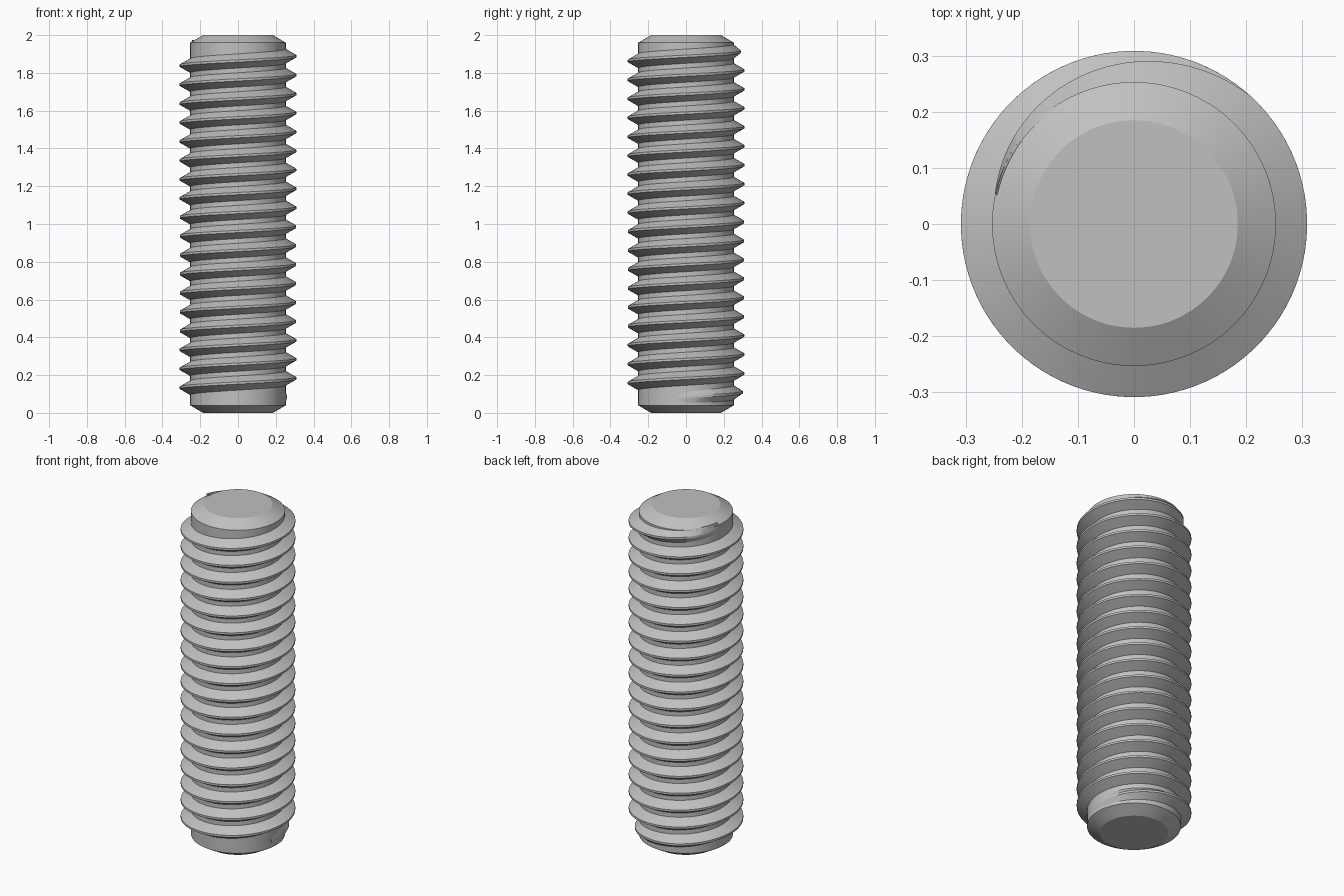
import bpy, bmesh
from math import sin, cos, radians

cube = bpy.data.objects.get("Cube")
if cube:
    bpy.data.objects.remove(cube)

steel = bpy.data.materials.new("grey_steel")
steel.use_nodes = True
colour = (0.53, 0.53, 0.53, 1)
steel.diffuse_color = colour
steel.node_tree.nodes["Principled BSDF"].inputs["Base Color"].default_value = colour

ROOT, CREST, PITCH = 0.253, 0.308, 0.1003
SEGMENTS = 96


def finish(name, bm, sharp):
    bmesh.ops.recalc_face_normals(bm, faces=bm.faces)
    mesh = bpy.data.meshes.new(name)
    bm.to_mesh(mesh)
    bm.free()
    mesh.materials.append(steel)
    obj = bpy.data.objects.new(name, mesh)
    bpy.context.collection.objects.link(obj)
    bpy.ops.object.select_all(action='DESELECT')
    obj.select_set(True)
    bpy.context.view_layer.objects.active = obj
    bpy.ops.object.shade_smooth_by_angle(angle=radians(sharp))
    return obj


def bridge(bm, a, b, closed):
    n = len(a)
    for i in range(n if closed else n - 1):
        j = (i + 1) % n
        bm.faces.new((a[i], a[j], b[j], b[i]))


# Chamfered core: stacked rings with flat ends
bm = bmesh.new()
rings = []
for r, z in ((0.185, 0), (ROOT, 0.04), (ROOT, 1.96), (0.185, 2)):
    rings.append([bm.verts.new((r * cos(radians(a * 360 / SEGMENTS)),
                                r * sin(radians(a * 360 / SEGMENTS)), z))
                  for a in range(SEGMENTS)])
for lower, upper in zip(rings, rings[1:]):
    bridge(bm, lower, upper, True)
bm.faces.new(rings[0])
bm.faces.new(rings[-1])
finish("core", bm, 20)

# Helical ridge: a trapezoid swept upwards, fading into the core at each end
START, END = -10, 18 * 360 + 168
FADE = 120
STEP = 360 / SEGMENTS
SINK = 0.004
bm = bmesh.new()
sections = []
count = round((END - START) / STEP)
for k in range(count + 1):
    deg = START + (END - START) * k / count
    fade = min(1, (deg - START) / FADE, (END - deg) / FADE)
    tip = ROOT + 0.0005 + (CREST - ROOT) * fade
    z = 0.083 + PITCH * deg / 360
    a = radians(deg)
    profile = ((ROOT - SINK, -0.04), (tip, -0.006), (tip, 0.006), (ROOT - SINK, 0.04))
    sections.append([bm.verts.new((r * cos(a), r * sin(a), z + dz)) for r, dz in profile])
for low, high in zip(sections, sections[1:]):
    bridge(bm, low, high, True)
bm.faces.new(sections[0])
bm.faces.new(sections[-1])
finish("thread", bm, 25)
